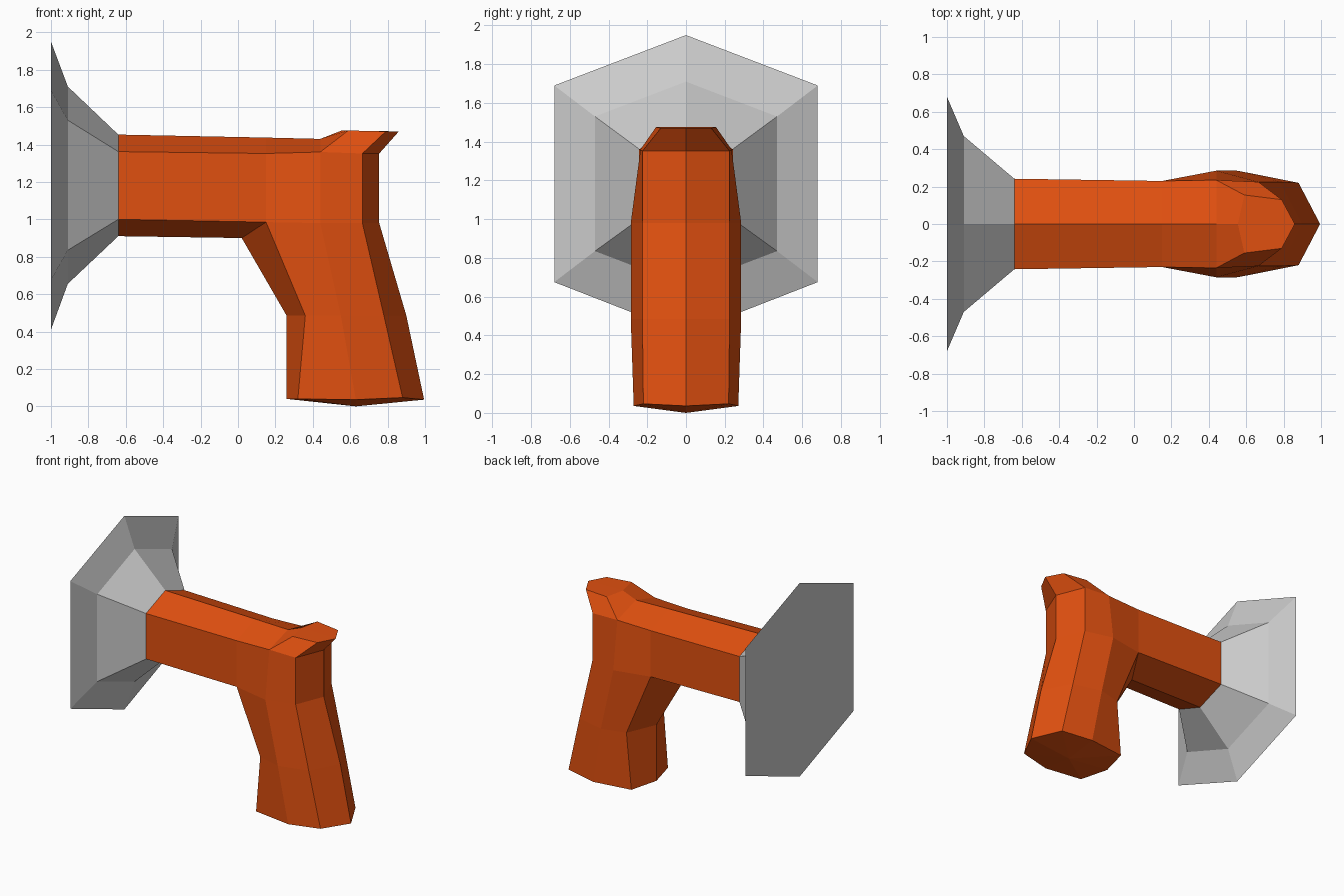
import bpy, bmesh

if "Cube" in bpy.data.objects:
    bpy.data.objects.remove(bpy.data.objects["Cube"])


def make_object(name, strips, caps=(), color=None):
    """Bridge rows of half-side points (y >= 0), mirror them across y and weld."""
    bm = bmesh.new()

    def add(points):
        for side in (1, -1):
            unique = list(dict.fromkeys((x, y * side, z) for x, y, z in points))
            bm.faces.new([bm.verts.new(p) for p in unique])

    for rows in strips:
        for a, b in zip(rows, rows[1:]):
            for i in range(len(a) - 1):
                add([a[i], a[i + 1], b[i + 1], b[i]])
    for cap in caps:
        add(cap)
    bmesh.ops.remove_doubles(bm, verts=bm.verts[:], dist=0.0005)
    bmesh.ops.recalc_face_normals(bm, faces=bm.faces[:])
    mesh = bpy.data.meshes.new(name)
    bm.to_mesh(mesh)
    bm.free()
    obj = bpy.data.objects.new(name, mesh)
    bpy.context.collection.objects.link(obj)
    if color:
        mat = bpy.data.materials.new(name + "_color")
        mat.diffuse_color = color
        mat.use_nodes = True
        mat.node_tree.nodes["Principled BSDF"].inputs["Base Color"].default_value = mat.diffuse_color
        mesh.materials.append(mat)
    return obj


def half_hex(x, y, top, upper, lower, bottom):
    return [(x, 0, top), (x, y, upper), (x, y, lower), (x, 0, bottom)]


# Flared nozzle: stretched hexagon sections, closed at the wide mouth
mouth = half_hex(-1.0, 0.68, 1.95, 1.69, 0.675, 0.41)
flare = half_hex(-0.91, 0.47, 1.71, 1.53, 0.835, 0.655)
neck = half_hex(-0.64, 0.242, 1.453, 1.362, 1.0, 0.91)
make_object("nozzle", [[mouth, flare, neck]], [mouth])

# Barrel end where it joins the grip
joint = [(0.15, 0, 1.437), (0.15, 0.23, 1.352), (0.15, 0.23, 0.985), (0.02, 0, 0.90)]

# Grip sections, each from the front ridge round to the back ridge
waist = [joint[3], joint[2], (0.44, 0.285, 0.98), (0.665, 0.225, 0.98), (0.755, 0, 0.98)]
knee = [(0.26, 0, 0.485), (0.36, 0.235, 0.485), (0.55, 0.285, 0.485),
        (0.78, 0.225, 0.485), (0.90, 0, 0.485)]
foot = [(0.26, 0, 0.04), (0.32, 0.23, 0.04), (0.63, 0.27, 0.036),
        (0.88, 0.22, 0.047), (0.995, 0, 0.036)]
base = [(0.63, 0, 0)] * 5

# Shoulder and the flared cap on top of the grip
shoulder = [(0.44, 0.235, 1.36), (0.665, 0.225, 1.352), (0.755, 0, 1.352)]
rim = [(0.44, 0, 1.43)] + shoulder
crown = [(0.555, 0, 1.475), (0.59, 0.155, 1.475), (0.79, 0.13, 1.47), (0.86, 0, 1.47)]

make_object(
    "body_and_grip",
    [[neck, joint],
     [waist, knee, foot, base],
     [[joint[1]] + shoulder, waist[1:]],
     [[joint[0], joint[1]], rim[:2]],
     [rim, crown]],
    [crown],
    (0.75, 0.08, 0.005, 1),
)
